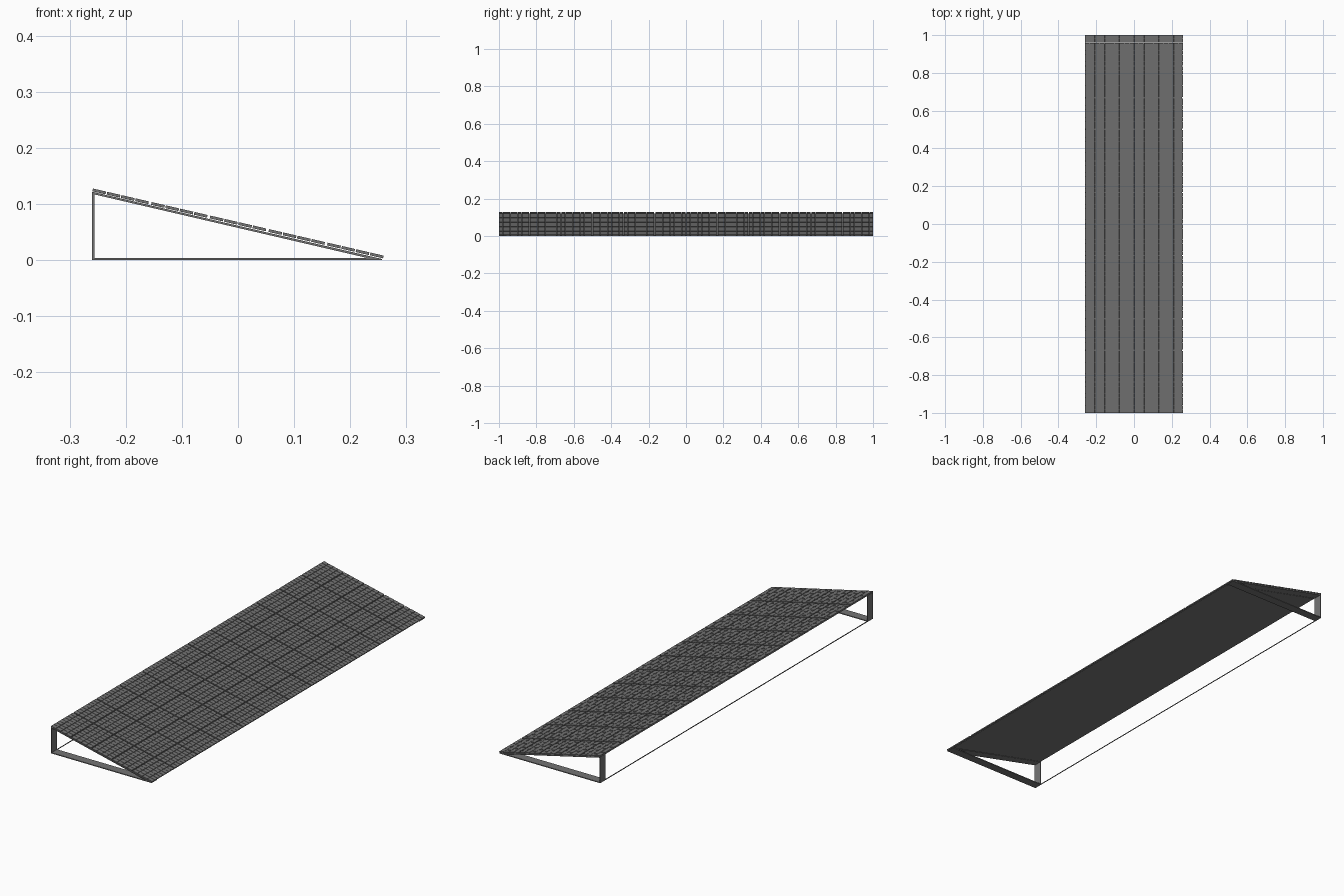
import bpy, bmesh, math
from mathutils import Matrix

if "Cube" in bpy.data.objects:
    bpy.data.objects.remove(bpy.data.objects["Cube"])

W, Z_HI, Z_LO = 0.26, 0.1255, 0.0055   # centre line of the tilted cell layer
ANGLE = math.atan2(Z_HI - Z_LO, 2 * W)
LENGTH = math.hypot(2 * W, Z_HI - Z_LO) - 0.002
TILT = Matrix.Translation((0, 0, (Z_HI + Z_LO) / 2)) @ Matrix.Rotation(ANGLE, 4, 'Y')

dark = bpy.data.materials.new("dark_grey")
dark.diffuse_color = (0.175, 0.175, 0.175, 1)
dark.use_nodes = True
dark.node_tree.nodes["Principled BSDF"].inputs["Base Color"].default_value = dark.diffuse_color


def finish(name, bm):
    bmesh.ops.recalc_face_normals(bm, faces=bm.faces[:])
    me = bpy.data.meshes.new(name)
    bm.to_mesh(me)
    bm.free()
    me.materials.append(dark)
    ob = bpy.data.objects.new(name, me)
    bpy.context.collection.objects.link(ob)
    return ob


def add_box(bm, centre, size, matrix=Matrix()):
    m = matrix @ Matrix.Translation(centre) @ Matrix.Diagonal((*size, 1))
    bmesh.ops.create_cube(bm, size=1, matrix=m)


def spans(total, modules, cells, gap_mod, gap_cell):
    """Centre and width of every cell along one direction."""
    size = (total - gap_mod * (modules - 1)) / modules
    width = (size - gap_cell * (cells - 1)) / cells
    return [(-total / 2 + m * (size + gap_mod) + c * (width + gap_cell) + width / 2, width)
            for m in range(modules) for c in range(cells)]


# cells: 5 x 12 modules, each split into small tiles
bm = bmesh.new()
for x, wx in spans(LENGTH, 5, 4, 0.005, 0.002):
    for y, wy in spans(2, 12, 8, 0.006, 0.0015):
        add_box(bm, (x, y, 0), (wx, wy, 0.005), TILT)
finish("solar_cells", bm)

# backing sheet under the cells
bm = bmesh.new()
add_box(bm, (0, -0.0225, -0.005), (LENGTH - 0.006, 1.955, 0.002), TILT)
finish("backing_sheet", bm)


# triangular end supports: open ring profile extruded along y
def end_support(name, y0, y1):
    outer = [(-W, 0), (-W, 0.122), (0.257, 0.0015), (0.257, 0)]
    inner = [(-W + 0.004, 0.004), (-W + 0.004, 0.1172), (0.228, 0.0045), (0.227, 0.004)]
    bm = bmesh.new()
    o0, i0, o1, i1 = [[bm.verts.new((x, y, z)) for x, z in prof]
                      for y in (y0, y1) for prof in (outer, inner)]
    for k in range(4):
        n = (k + 1) % 4
        for p, q in ((o0, i0), (o1, i1), (o0, o1), (i0, i1)):
            bm.faces.new((p[k], p[n], q[n], q[k]))
    finish(name, bm)


end_support("front_support", -1, -0.96)
end_support("back_support", 0.96, 1)

# thin rod joining the feet of the posts
bm = bmesh.new()
add_box(bm, (-W + 0.0015, 0, 0.0015), (0.003, 1.94, 0.003))
finish("base_rod", bm)
